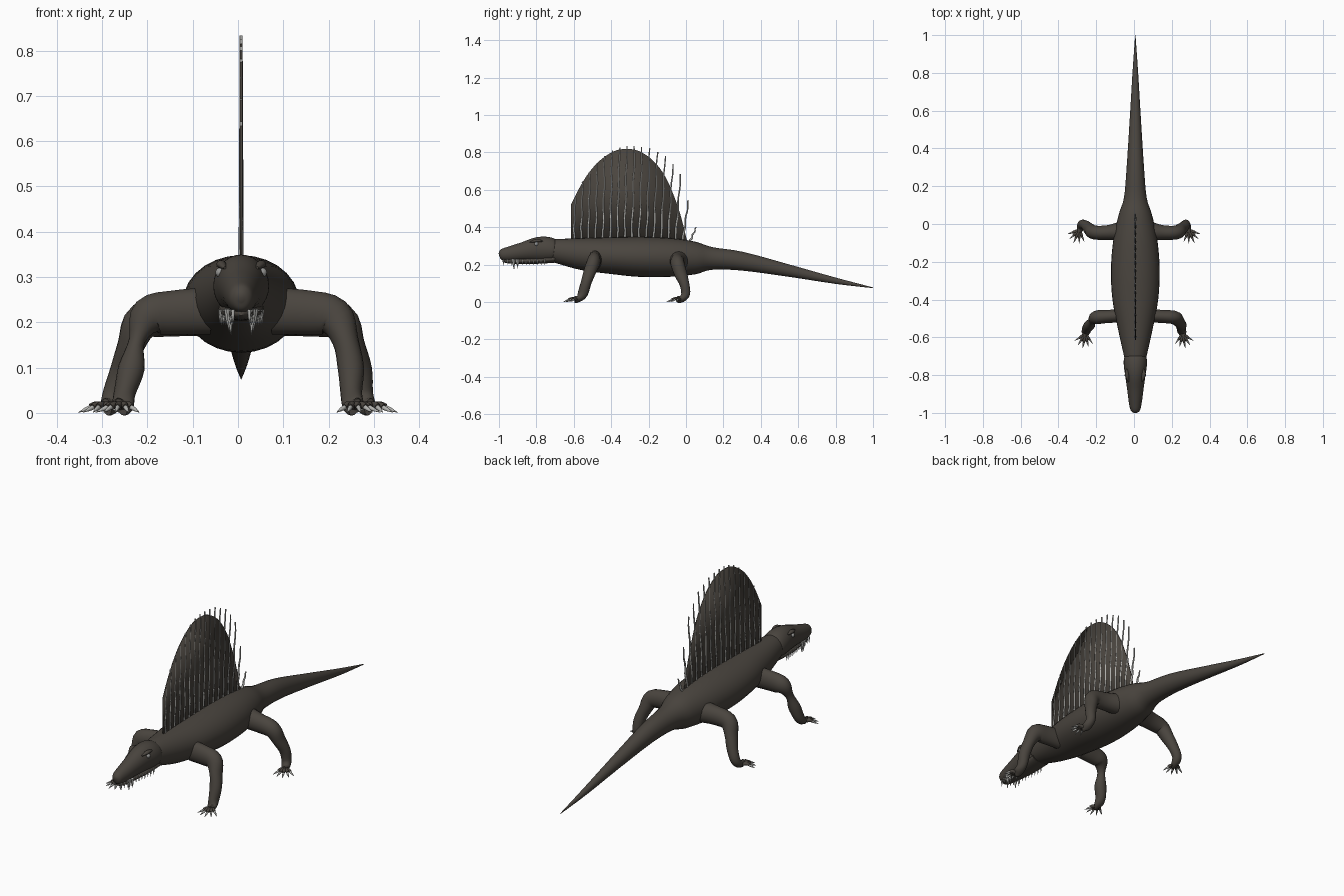
import bpy, bmesh, math
from mathutils import Vector

old = bpy.data.objects.get("Cube")
if old:
    bpy.data.objects.remove(old, do_unlink=True)

CX = 0.007  # spine line of the animal


def material(name, rgb, rough=0.7):
    m = bpy.data.materials.new(name)
    m.use_nodes = True
    m.diffuse_color = (*rgb, 1)
    node = m.node_tree.nodes["Principled BSDF"]
    node.inputs["Base Color"].default_value = (*rgb, 1)
    node.inputs["Roughness"].default_value = rough
    return m


SKIN = material("dark_brown_skin", (0.068, 0.059, 0.049))
BONE = material("pale_grey_bone", (0.45, 0.45, 0.43))
EYE = material("grey_eye", (0.3, 0.3, 0.29))


def finish(name, bm, mat):
    bmesh.ops.recalc_face_normals(bm, faces=bm.faces[:])
    mesh = bpy.data.meshes.new(name)
    bm.to_mesh(mesh)
    bm.free()
    mesh.materials.append(mat)
    ob = bpy.data.objects.new(name, mesh)
    bpy.context.collection.objects.link(ob)
    bpy.ops.object.select_all(action="DESELECT")
    ob.select_set(True)
    bpy.context.view_layer.objects.active = ob
    bpy.ops.object.shade_smooth_by_angle(angle=math.radians(50))
    return ob


def smooth_path(pts, steps):
    """Catmull-Rom through points of any dimension."""
    if steps == 1:
        return [tuple(p) for p in pts]
    ext = [pts[0], *pts, pts[-1]]
    out = []
    for a, b, c, d in zip(ext, ext[1:], ext[2:], ext[3:]):
        for k in range(steps):
            t = k / steps
            out.append(tuple(
                q + 0.5 * t * (r - p + t * (2 * p - 5 * q + 4 * r - s + t * (3 * (q - r) + s - p)))
                for p, q, r, s in zip(a, b, c, d)))
    return out + [tuple(pts[-1])]


def sweep(bm, pts, ref, sides=20, steps=4):
    """Skin rings along (x, y, z, side radius, ref radius) points."""
    path = smooth_path(pts, steps)
    pos = [Vector(p[:3]) for p in path]
    rings = []
    for i, p in enumerate(path):
        tan = (pos[min(i + 1, len(pos) - 1)] - pos[max(i - 1, 0)]).normalized()
        side = tan.cross(Vector(ref)).normalized()
        up = side.cross(tan)
        angles = [math.tau * k / sides for k in range(sides)]
        rings.append([bm.verts.new(pos[i] + side * math.cos(a) * max(p[3], 0.0005)
                                   + up * math.sin(a) * max(p[4], 0.0005)) for a in angles])
    for r, s in zip(rings, rings[1:]):
        for k in range(sides):
            n = (k + 1) % sides
            bm.faces.new((r[k], r[n], s[n], s[k]))
    bm.faces.new(rings[0])
    bm.faces.new(rings[-1])


def trunk(name, rows):
    """Horizontal body part from (y, half width, top, bottom) rows."""
    bm = bmesh.new()
    sweep(bm, [(CX, y, (t + b) / 2, w, (t - b) / 2) for y, w, t, b in rows], (0, 0, 1), 28)
    return finish(name, bm, SKIN)


def spike(bm, base, tip, radius, sides=8):
    a, b = Vector(base), Vector(tip)
    mid = a.lerp(b, 0.5)
    ref = (1, 0, 0) if abs((b - a).normalized().x) < 0.8 else (0, 0, 1)
    sweep(bm, [(*a, radius, radius), (*mid, radius * 0.75, radius * 0.75), (*b, 0, 0)], ref, sides, 2)


# Body and tail
trunk("body_and_tail", [
    (-0.72, 0.055, 0.33, 0.215), (-0.69, 0.062, 0.337, 0.208), (-0.55, 0.093, 0.342, 0.17),
    (-0.4, 0.121, 0.346, 0.15), (-0.24, 0.129, 0.348, 0.134), (-0.08, 0.116, 0.341, 0.135),
    (0.05, 0.088, 0.322, 0.148), (0.14, 0.06, 0.293, 0.172), (0.3, 0.046, 0.268, 0.168),
    (0.55, 0.03, 0.2, 0.135), (0.8, 0.015, 0.13, 0.097), (1.0, 0.001, 0.078, 0.074)])

# Head, lower jaw
trunk("head", [
    (-0.695, 0.05, 0.325, 0.225), (-0.71, 0.06, 0.338, 0.215), (-0.75, 0.061, 0.349, 0.215),
    (-0.8, 0.054, 0.345, 0.217), (-0.87, 0.044, 0.32, 0.22), (-0.94, 0.035, 0.298, 0.218),
    (-0.98, 0.027, 0.285, 0.222), (-0.995, 0.017, 0.272, 0.232), (-1.0, 0.004, 0.256, 0.246)])
trunk("lower_jaw", [
    (-0.7, 0.05, 0.25, 0.21), (-0.8, 0.044, 0.24, 0.204), (-0.9, 0.031, 0.235, 0.204),
    (-0.96, 0.022, 0.232, 0.208), (-0.98, 0.005, 0.225, 0.215)])

# Teeth: small rows plus two pairs of fangs
bm = bmesh.new()
for s in (-1, 1):
    for i in range(12):
        y = -0.975 + i * 0.02
        x = CX + s * (0.018 + i * 0.0026)
        spike(bm, (x, y, 0.228), (x, y, 0.194 + 0.004 * (i % 2)), 0.004)
    for y, x, low in ((-0.925, 0.026, 0.172), (-0.905, 0.031, 0.18)):
        spike(bm, (CX + s * x, y, 0.23), (CX + s * x * 0.85, y + 0.006, low), 0.007)
finish("teeth", bm, BONE)

# Eyes under brow ridges
for s, label in ((1, "left"), (-1, "right")):
    bm = bmesh.new()
    bmesh.ops.create_uvsphere(bm, u_segments=14, v_segments=10, radius=0.011)
    bmesh.ops.translate(bm, verts=bm.verts, vec=(CX + s * 0.046, -0.8, 0.31))
    finish(label + "_eye", bm, EYE)
    bm = bmesh.new()
    sweep(bm, [(CX + s * 0.036, -0.835, 0.32, 0.003, 0.003), (CX + s * 0.044, -0.8, 0.328, 0.011, 0.009),
               (CX + s * 0.045, -0.765, 0.325, 0.003, 0.003)], (0, 0, 1), 12)
    finish(label + "_brow", bm, SKIN)

# Legs, with toes and claws fanned around each foot
FRONT = [(0.07, -0.485, 0.225, 0.052, 0.036), (0.15, -0.49, 0.221, 0.049, 0.035),
         (0.205, -0.495, 0.211, 0.043, 0.036), (0.23, -0.515, 0.16, 0.029, 0.033),
         (0.242, -0.535, 0.1, 0.029, 0.028), (0.25, -0.552, 0.045, 0.024, 0.027),
         (0.254, -0.572, 0.018, 0.024, 0.017), (0.258, -0.595, 0.013, 0.02, 0.01)]
HIND = [(0.06, -0.035, 0.222, 0.054, 0.055), (0.14, -0.045, 0.216, 0.047, 0.04),
        (0.215, -0.045, 0.203, 0.042, 0.037), (0.243, -0.028, 0.15, 0.03, 0.034),
        (0.262, -0.008, 0.095, 0.027, 0.026), (0.275, -0.002, 0.045, 0.023, 0.024),
        (0.282, -0.02, 0.018, 0.022, 0.018), (0.29, -0.045, 0.013, 0.019, 0.01)]


def leg(label, pts, s, heading, pinch):
    rows = []
    for i, (x, y, z, a, b) in enumerate(pts):
        k = 0.62 if pinch and i == 3 else 1
        rows.append((s * x + (CX if i < 5 else 0), y, z, a * k, b * k))
    bm = bmesh.new()
    sweep(bm, rows, (0, 1, 0), 18)
    claws = bmesh.new()
    foot = Vector((s * pts[-1][0], pts[-1][1] + 0.012, 0.014))
    for k in range(5):
        ang = math.radians(heading + (k - 2) * 24)
        d = Vector((s * math.sin(ang), -math.cos(ang), 0))
        reach = 0.046 - 0.004 * abs(k - 2)
        a, b = foot + d * 0.004, foot + d * reach
        knuckle = a.lerp(b, 0.6) + Vector((0, 0, 0.004))
        sweep(bm, [(*a, 0.009, 0.009), (*knuckle, 0.008, 0.008), (*b, 0.006, 0.006)], (0, 0, 1), 10, 3)
        tip = b + d * 0.028
        tip.z = 0.001
        spike(claws, b - d * 0.005, tip, 0.0055)
    finish(label + "_leg", bm, SKIN)
    finish(label + "_claws", claws, BONE)


for s, label in ((1, "left"), (-1, "right")):
    leg(label + "_front", FRONT, s, 10, s < 0)
    leg(label + "_hind", HIND, s, 24, False)

# Sail membrane
arc = [(-0.615, 0.33), (-0.615, 0.52), (-0.57, 0.61), (-0.52, 0.69), (-0.46, 0.757), (-0.385, 0.806),
       (-0.32, 0.818), (-0.25, 0.806), (-0.17, 0.75), (-0.1, 0.65), (-0.037, 0.49), (0.005, 0.33)]
outline = arc[:1] + smooth_path(arc[1:], 5)
bm = bmesh.new()
top = [bm.verts.new((CX, y, z)) for y, z in outline[1:]]
low = [bm.verts.new((CX, y, 0.31)) for y, z in outline[1:]]
for i in range(len(top) - 1):
    bm.faces.new((low[i], low[i + 1], top[i + 1], top[i]))
sail = finish("sail", bm, SKIN)
mod = sail.modifiers.new("thickness", "SOLIDIFY")
mod.thickness = 0.005
mod.offset = 0

# Bony sail spines, slightly wavy and leaning back towards the tail
TIPS = [(-0.61, 0.52), (-0.55, 0.65), (-0.45, 0.77), (-0.38, 0.82), (-0.3, 0.836), (-0.2, 0.825),
        (-0.1, 0.775), (-0.01, 0.66), (0.018, 0.52), (0.055, 0.4)]


def tip_height(y):
    for (a, za), (b, zb) in zip(TIPS, TIPS[1:]):
        if y <= b:
            return za + (zb - za) * (y - a) / (b - a)
    return TIPS[-1][1]


bm = bmesh.new()
COUNT = 17
for i in range(COUNT):
    t = i / (COUNT - 1)
    base = -0.6 + 0.62 * t
    tip = base + 0.008 + 0.027 * t * t
    high = tip_height(tip)
    rows = []
    for k in range(9):
        u = k / 8
        wave = 0.003 * math.sin(k * 1.9 + i)
        r = 0.0058 - 0.0026 * u
        rows.append((CX, base + (tip - base) * u + wave, 0.32 + (high - 0.32) * u, r, r))
    sweep(bm, rows, (1, 0, 0), 8, 2)
finish("sail_spines", bm, BONE)
